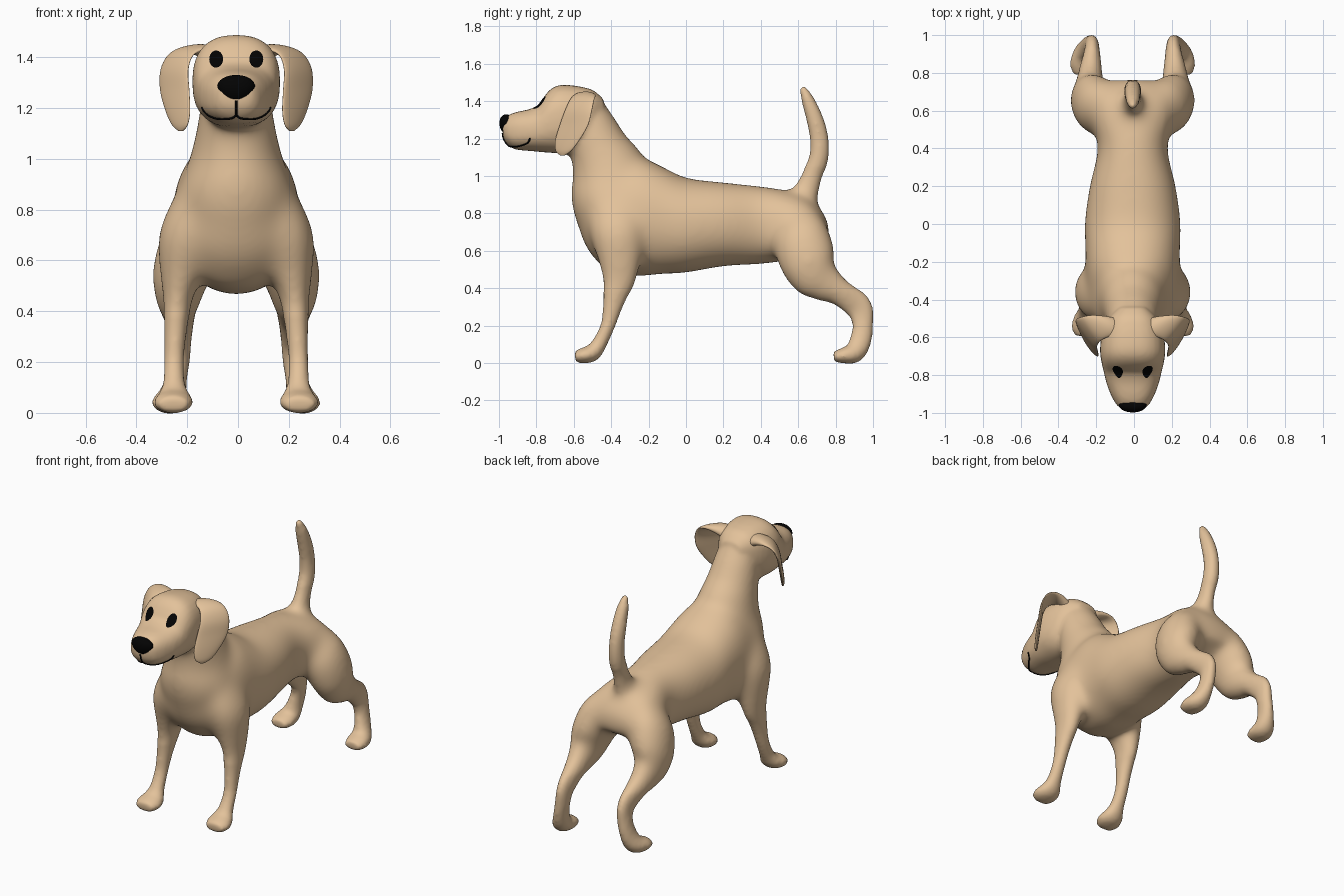
import bpy, bmesh, math
from mathutils import Vector
from mathutils.bvhtree import BVHTree

if "Cube" in bpy.data.objects:
    bpy.data.objects.remove(bpy.data.objects["Cube"])

OFFSET = -0.007  # the whole animal sits slightly off the middle


def make_material(name, color):
    mat = bpy.data.materials.new(name)
    mat.use_nodes = True
    mat.diffuse_color = (*color, 1)
    shader = next(n for n in mat.node_tree.nodes if n.type == "BSDF_PRINCIPLED")
    shader.inputs["Base Color"].default_value = (*color, 1)
    shader.inputs["Roughness"].default_value = 0.8
    return mat


tan_fur = make_material("tan fur", (0.77, 0.54, 0.325))
black = make_material("black", (0.001, 0.001, 0.001))


def add_object(name, bm, mat):
    bmesh.ops.recalc_face_normals(bm, faces=bm.faces)
    mesh = bpy.data.meshes.new(name)
    bm.to_mesh(mesh)
    bm.free()
    mesh.materials.append(mat)
    for poly in mesh.polygons:
        poly.use_smooth = True
    obj = bpy.data.objects.new(name, mesh)
    bpy.context.collection.objects.link(obj)
    return obj


def smooth_path(points, steps):
    """Catmull-Rom interpolation through stations of any length."""
    result = []
    last = len(points) - 1
    for i in range(last):
        quad = [points[max(0, min(last, i + k))] for k in (-1, 0, 1, 2)]
        for j in range(steps):
            t = j / steps
            result.append([b + 0.5 * t * (c - a + t * (2 * a - 5 * b + 4 * c - d + t * (3 * (b - c) + d - a)))
                           for a, b, c, d in zip(*quad)])
    return result + [list(points[-1])]


def loft(bm, stations, axis=(1, 0, 0), side=1, square=1.0, upright=False, sides=28, steps=5):
    """Skin elliptical rings (x, y, z, width radius, depth radius) along a path."""
    axis = Vector(axis).normalized()
    rows = smooth_path(stations, steps)
    centers = [Vector(r[:3]) for r in rows]
    rings = []
    for i, row in enumerate(rows):
        tangent = centers[min(i + 1, len(rows) - 1)] - centers[max(i - 1, 0)]
        normal = Vector((0, 0, 1)) if upright else tangent.cross(axis).normalized()
        ring = []
        for k in range(sides):
            a = math.tau * k / sides
            u, v = [math.copysign(abs(f) ** square, f) for f in (math.cos(a), math.sin(a))]
            p = centers[i] + axis * u * max(row[3], 0.004) + normal * v * max(row[4], 0.004)
            ring.append(bm.verts.new((p.x * side + OFFSET, p.y, p.z)))
        rings.append(ring)
    for lower, upper in zip(rings, rings[1:]):
        for k in range(sides):
            n = (k + 1) % sides
            bm.faces.new((lower[k], lower[n], upper[n], upper[k]))
    bm.faces.new(rings[0])
    bm.faces.new(rings[-1])


def central(rows):
    return [(0, *row) for row in rows]


# Body: torso, neck, head, tail and legs fused into one skin
bm = bmesh.new()
torso = [(-.57, .82, .08, .12), (-.53, .79, .16, .18), (-.47, .77, .21, .235), (-.4, .765, .24, .28),
         (-.25, .782, .25, .317), (-.12, .763, .252, .287), (0, .737, .257, .255), (.2, .742, .23, .226),
         (.4, .737, .185, .21), (.53, .735, .215, .19), (.65, .735, .225, .15), (.72, .725, .17, .1),
         (.765, .69, .11, .06)]
loft(bm, central(torso), square=0.93, upright=True)

neck = [(-.36, .7, .19, .19), (-.39, .85, .23, .22), (-.405, 1, .185, .215), (-.465, 1.15, .15, .16),
        (-.515, 1.28, .13, .13), (-.545, 1.38, .11, .1)]
loft(bm, central(neck))

head = [(-.44, 1.35, .07, .06), (-.49, 1.34, .12, .115), (-.54, 1.32, .15, .153), (-.6, 1.306, .167, .178),
        (-.66, 1.303, .173, .185), (-.7, 1.3, .171, .179), (-.735, 1.288, .165, .166), (-.765, 1.27, .158, .145),
        (-.79, 1.254, .152, .126), (-.84, 1.245, .14, .112), (-.9, 1.24, .118, .104), (-.935, 1.239, .1, .094),
        (-.962, 1.245, .082, .072), (-.98, 1.26, .057, .047)]
loft(bm, central(head), square=0.82, upright=True)

tail = [(.59, .82, .08, .08), (.64, .91, .06, .078), (.675, 1, .045, .058), (.71, 1.1, .045, .052),
        (.712, 1.2, .043, .05), (.69, 1.3, .043, .046), (.65, 1.41, .035, .034), (.62, 1.478, .015, .015)]
loft(bm, central(tail))

front_leg = [(.13, -.37, .88, .1, .14), (.18, -.365, .72, .125, .155), (.21, -.355, .57, .095, .125),
             (.228, -.357, .46, .062, .096), (.235, -.375, .38, .05, .07), (.24, -.393, .3, .043, .052),
             (.245, -.418, .2, .039, .039), (.245, -.46, .11, .045, .04), (.245, -.5, .056, .07, .046),
             (.248, -.55, .04, .077, .042), (.248, -.593, .034, .057, .03)]
hind_leg = [(.1, .55, .81, .09, .09), (.16, .6, .71, .13, .15), (.205, .645, .57, .126, .16),
            (.225, .682, .485, .1, .137), (.228, .745, .43, .076, .105), (.222, .83, .375, .058, .073),
            (.215, .922, .3, .04, .073), (.222, .945, .21, .04, .056), (.24, .933, .12, .045, .058),
            (.257, .9, .056, .063, .055), (.262, .84, .04, .07, .042), (.262, .79, .033, .052, .028)]
for side in (1, -1):
    loft(bm, front_leg, side=side)
    loft(bm, hind_leg, side=side)
body = add_object("body", bm, tan_fur)

remesh = body.modifiers.new("Fuse", "REMESH")
remesh.mode = "VOXEL"
remesh.voxel_size = 0.012
remesh.use_smooth_shade = True
bpy.context.view_layer.update()
fused = bpy.data.meshes.new_from_object(body.evaluated_get(bpy.context.evaluated_depsgraph_get()))
body.modifiers.clear()
body.data = fused


# Soften the joins of the trunk strongly, the head, feet and tail only lightly
def ramp(value, low, high):
    return max(0.0, min(1.0, (value - low) / (high - low)))


trunk = body.vertex_groups.new(name="trunk")
for v in fused.vertices:
    _, y, z = v.co
    weight = ramp(z, .38, .55)
    weight *= ramp(z, 1.2, 1.08) if y < .4 else ramp(z, 1.05, .92)
    trunk.add([v.index], weight, "REPLACE")
for name, rounds, group in (("Blend", 8, ""), ("Soften trunk", 110, "trunk")):
    smooth = body.modifiers.new(name, "SMOOTH")
    smooth.factor = 0.5
    smooth.iterations = rounds
    smooth.vertex_group = group
bpy.context.view_layer.update()
surface = BVHTree.FromObject(body, bpy.context.evaluated_depsgraph_get())


def on_face(x, z, lift):
    """Point on the front of the head at the given x and z."""
    place, normal = surface.ray_cast(Vector((x + OFFSET, -2, z)), Vector((0, 1, 0)))[:2]
    return place + normal * math.copysign(lift, -normal.y)


# Ears: thin hanging flaps, turned so the outer edge lies further back
flap = [(.04, -.545, 1.38, .05, .03), (.11, -.54, 1.42, .065, .028), (.17, -.54, 1.43, .072, .018),
        (.218, -.555, 1.408, .08, .014), (.243, -.575, 1.35, .09, .013), (.242, -.6, 1.27, .095, .012),
        (.23, -.635, 1.19, .08, .012), (.222, -.655, 1.135, .052, .01), (.218, -.66, 1.11, .015, .005)]
for side, label in ((1, "left"), (-1, "right")):
    bm = bmesh.new()
    loft(bm, flap, axis=(.6, .8, 0), side=side)
    add_object(label + "_ear", bm, tan_fur)

# Nose: ball narrowing and receding toward the bottom
bm = bmesh.new()
bmesh.ops.create_uvsphere(bm, u_segments=28, v_segments=18, radius=1)
for v in bm.verts:
    x, y, z = v.co
    v.co = (x * (.073 + .013 * z) + OFFSET, y * .042 - .955 - .007 * z, z * .056 + 1.274)
add_object("nose", bm, black)

# Eyes: thin oval patches laid on the face
for side, label in ((1, "left"), (-1, "right")):
    bm = bmesh.new()
    rings = []
    for r in range(1, 7):
        ring = []
        for k in range(24):
            a = math.tau * k / 24
            x = side * .078 + .027 * r / 6 * math.cos(a)
            ring.append(bm.verts.new(on_face(x, 1.39 + .034 * r / 6 * math.sin(a), .004)))
        rings.append(ring)
    bm.faces.new(rings[0])
    for inner, outer in zip(rings, rings[1:]):
        for k in range(24):
            n = (k + 1) % 24
            bm.faces.new((inner[k], inner[n], outer[n], outer[k]))
    add_object(label + "_eye", bm, black)


# Mouth: thin lines following the muzzle
def face_line(name, points):
    path = [on_face(x, z, .001) for x, z in smooth_path(points, 8)]
    curve = bpy.data.curves.new(name, "CURVE")
    curve.dimensions = "3D"
    curve.bevel_depth = .0045
    curve.use_fill_caps = True
    spline = curve.splines.new("POLY")
    spline.points.add(len(path) - 1)
    for point, p in zip(spline.points, path):
        point.co = (*p, 1)
    curve.materials.append(black)
    bpy.context.collection.objects.link(bpy.data.objects.new(name, curve))


face_line("lip_crease", [(0, 1.23), (0, 1.17)])
for side, label in ((1, "left"), (-1, "right")):
    lips = [(0, 1.172), (.02, 1.16), (.07, 1.158), (.105, 1.17), (.125, 1.187), (.134, 1.203)]
    face_line(label + "_mouth", [(x * side, z) for x, z in lips])
